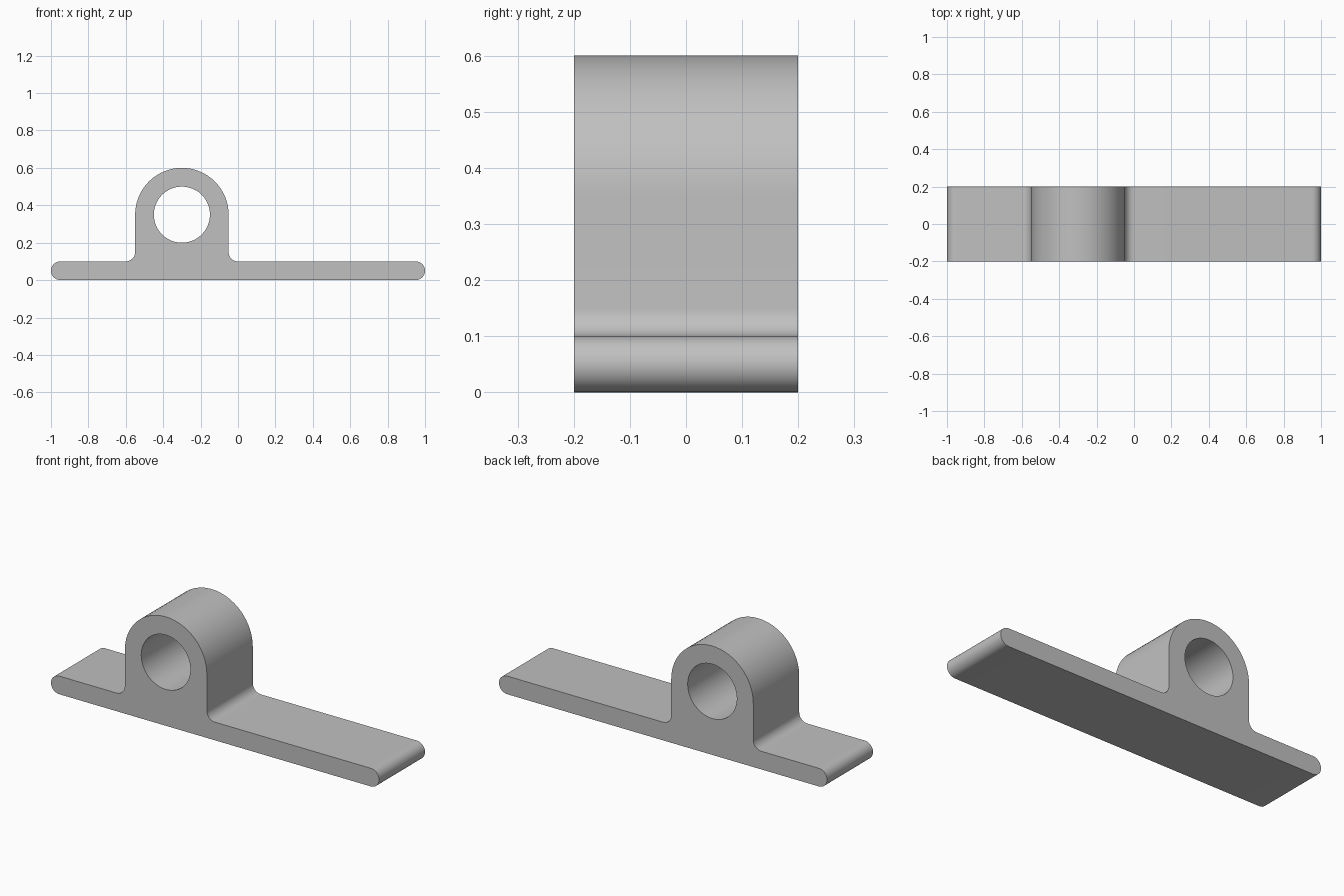
import bpy
import bmesh
from math import cos, sin, radians

cube = bpy.data.objects.get("Cube")
if cube:
    bpy.data.objects.remove(cube)

HALF_WIDTH = 0.2
BORE_X, BORE_Z = -0.3, 0.35


def arc(cx, cz, radius, start, end, steps):
    """Points along an arc in the front plane, angles in degrees."""
    angles = [radians(start + (end - start) * i / steps) for i in range(steps + 1)]
    return [(cx + radius * cos(a), cz + radius * sin(a)) for a in angles]


def add_loop(bm, points):
    verts = [bm.verts.new((x, -HALF_WIDTH, z)) for x, z in points]
    for a, b in zip(verts, verts[1:] + verts[:1]):
        bm.edges.new((a, b))


# Outline: rounded base ends, fillets and the round-topped lug
outline = (
    arc(-0.95, 0.05, 0.05, 90, 270, 16)
    + arc(0.95, 0.05, 0.05, -90, 90, 16)
    + arc(0, 0.15, 0.05, 270, 180, 10)
    + arc(BORE_X, BORE_Z, 0.25, 0, 180, 32)
    + arc(-0.6, 0.15, 0.05, 0, -90, 10)
)
bore = arc(BORE_X, BORE_Z, 0.15, 0, 360, 48)[:-1]

# Fill the profile around the bore and extrude it through the depth
bm = bmesh.new()
add_loop(bm, outline)
add_loop(bm, bore)
bmesh.ops.triangle_fill(bm, edges=bm.edges[:], use_beauty=True)
result = bmesh.ops.extrude_face_region(bm, geom=bm.faces[:], use_keep_orig=True)
moved = [g for g in result["geom"] if isinstance(g, bmesh.types.BMVert)]
bmesh.ops.translate(bm, verts=moved, vec=(0, 2 * HALF_WIDTH, 0))
bmesh.ops.recalc_face_normals(bm, faces=bm.faces[:])

mesh = bpy.data.meshes.new("mounting_bracket")
bm.to_mesh(mesh)
bm.free()
bracket = bpy.data.objects.new("mounting_bracket", mesh)
bpy.context.collection.objects.link(bracket)

# Plain grey material
grey = bpy.data.materials.new("light grey")
grey.use_nodes = True
colour = (0.53, 0.53, 0.53, 1)
grey.diffuse_color = colour
grey.node_tree.nodes["Principled BSDF"].inputs["Base Color"].default_value = colour
mesh.materials.append(grey)

# Smooth curved walls, sharp face edges
bpy.ops.object.select_all(action="DESELECT")
bracket.select_set(True)
bpy.context.view_layer.objects.active = bracket
bpy.ops.object.shade_smooth_by_angle(angle=radians(30))
